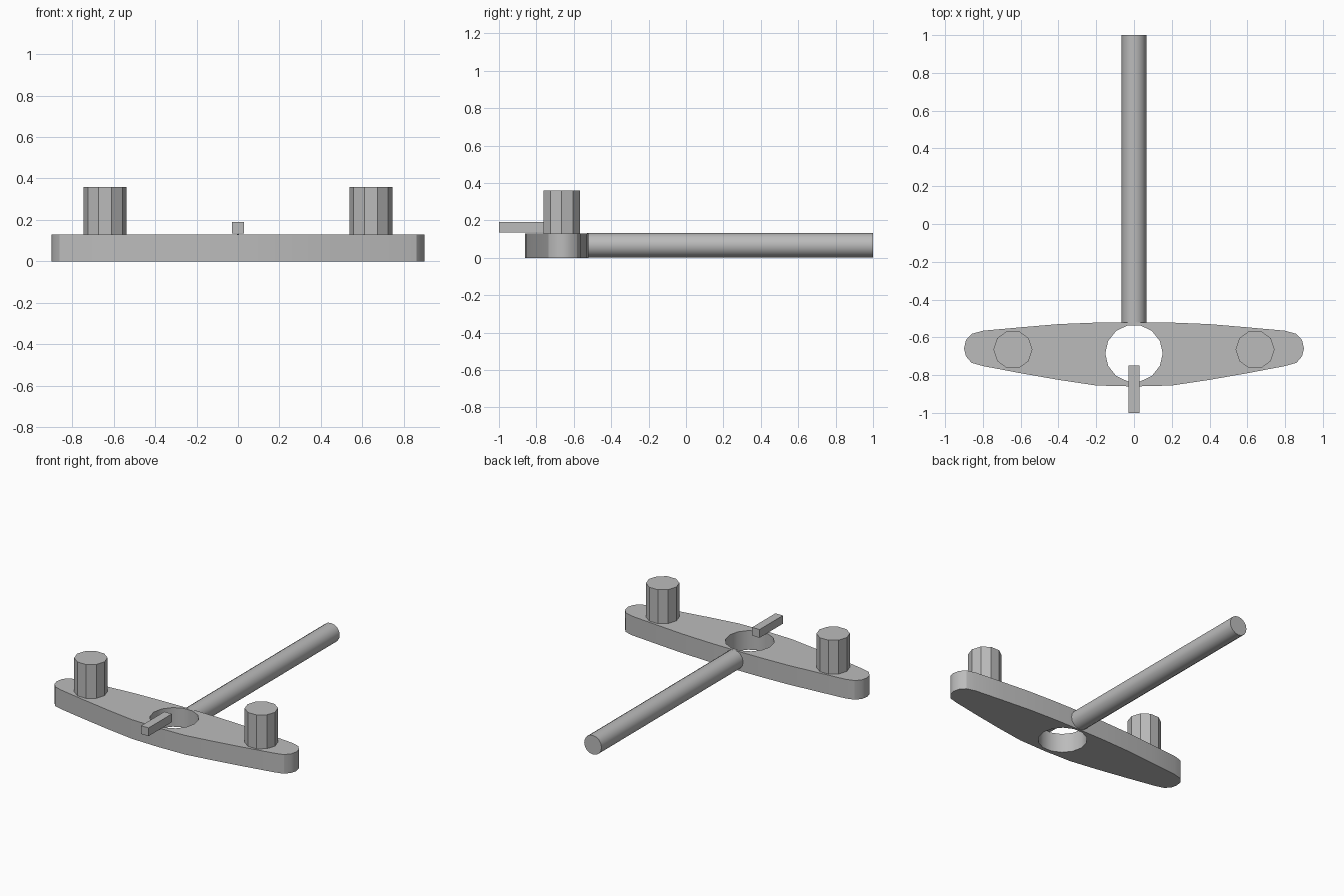
import bpy, bmesh, math
from mathutils import Matrix, Vector

cube = bpy.data.objects.get("Cube")
if cube:
    bpy.data.objects.remove(cube, do_unlink=True)

grey = bpy.data.materials.new("plain grey")
grey.use_nodes = True
GREY = (0.5, 0.5, 0.5, 1)
grey.diffuse_color = GREY
for node in grey.node_tree.nodes:
    if node.type == 'BSDF_PRINCIPLED':
        node.inputs["Base Color"].default_value = GREY


def finish(bm, name):
    """Turn a bmesh into a named, shaded object."""
    bmesh.ops.recalc_face_normals(bm, faces=bm.faces)
    mesh = bpy.data.meshes.new(name)
    bm.to_mesh(mesh)
    bm.free()
    mesh.materials.append(grey)
    obj = bpy.data.objects.new(name, mesh)
    bpy.context.collection.objects.link(obj)
    bpy.ops.object.select_all(action='DESELECT')
    obj.select_set(True)
    bpy.context.view_layer.objects.active = obj
    bpy.ops.object.shade_smooth_by_angle(angle=math.radians(30))
    return obj


def cylinder(name, start, end, radius, sides, turn=0):
    """Capped cylinder between two points."""
    start, end = Vector(start), Vector(end)
    axis = end - start
    matrix = (Matrix.Translation((start + end) / 2)
              @ axis.to_track_quat('Z', 'Y').to_matrix().to_4x4()
              @ Matrix.Rotation(turn, 4, 'Z'))
    bm = bmesh.new()
    bmesh.ops.create_cone(bm, cap_ends=True, segments=sides, radius1=radius,
                          radius2=radius, depth=axis.length, matrix=matrix)
    return finish(bm, name)


def ring(centre_y, radius, sides):
    return [(radius * math.cos(i * math.tau / sides),
             centre_y + radius * math.sin(i * math.tau / sides))
            for i in range(sides)]


# Tapered crossbar with a round hole through its middle
THICKNESS = 0.13
half = [(0, -0.52), (0.2, -0.522), (0.4, -0.53), (0.6, -0.547), (0.8, -0.565),
        (0.86, -0.582), (0.89, -0.615), (0.9, -0.66), (0.89, -0.7),
        (0.86, -0.735), (0.8, -0.752), (0.6, -0.79), (0.4, -0.825),
        (0.2, -0.855), (0, -0.86)]
outline = half + [(-x, y) for x, y in half[-2:0:-1]]
bm = bmesh.new()
edges = []
for loop in (outline, ring(-0.685, 0.152, 14)):
    verts = [bm.verts.new((x, y, 0)) for x, y in loop]
    edges += [bm.edges.new((verts[i - 1], verts[i])) for i in range(len(verts))]
bmesh.ops.triangle_fill(bm, edges=edges, use_beauty=True)
top = bmesh.ops.extrude_face_region(bm, geom=bm.faces[:])
bmesh.ops.translate(bm, vec=(0, 0, THICKNESS),
                    verts=[g for g in top["geom"] if isinstance(g, bmesh.types.BMVert)])
finish(bm, "crossbar")

# Ten-sided pegs standing on the crossbar
for side, x in (("left", 0.641), ("right", -0.641)):
    cylinder(side + "_peg", (x, -0.665, THICKNESS - 0.01), (x, -0.665, 0.36), 0.103, 10,
             math.pi / 2)

# Long round rod reaching backwards
cylinder("rod", (0, -0.528, 0.067), (0, 1, 0.067), 0.065, 16)

# Small pointer bar over the front edge of the hole
bm = bmesh.new()
bmesh.ops.create_cube(bm, size=1, matrix=Matrix.Translation((0, -0.875, 0.162))
                      @ Matrix.Diagonal((0.056, 0.25, 0.056, 1)))
finish(bm, "pointer")
